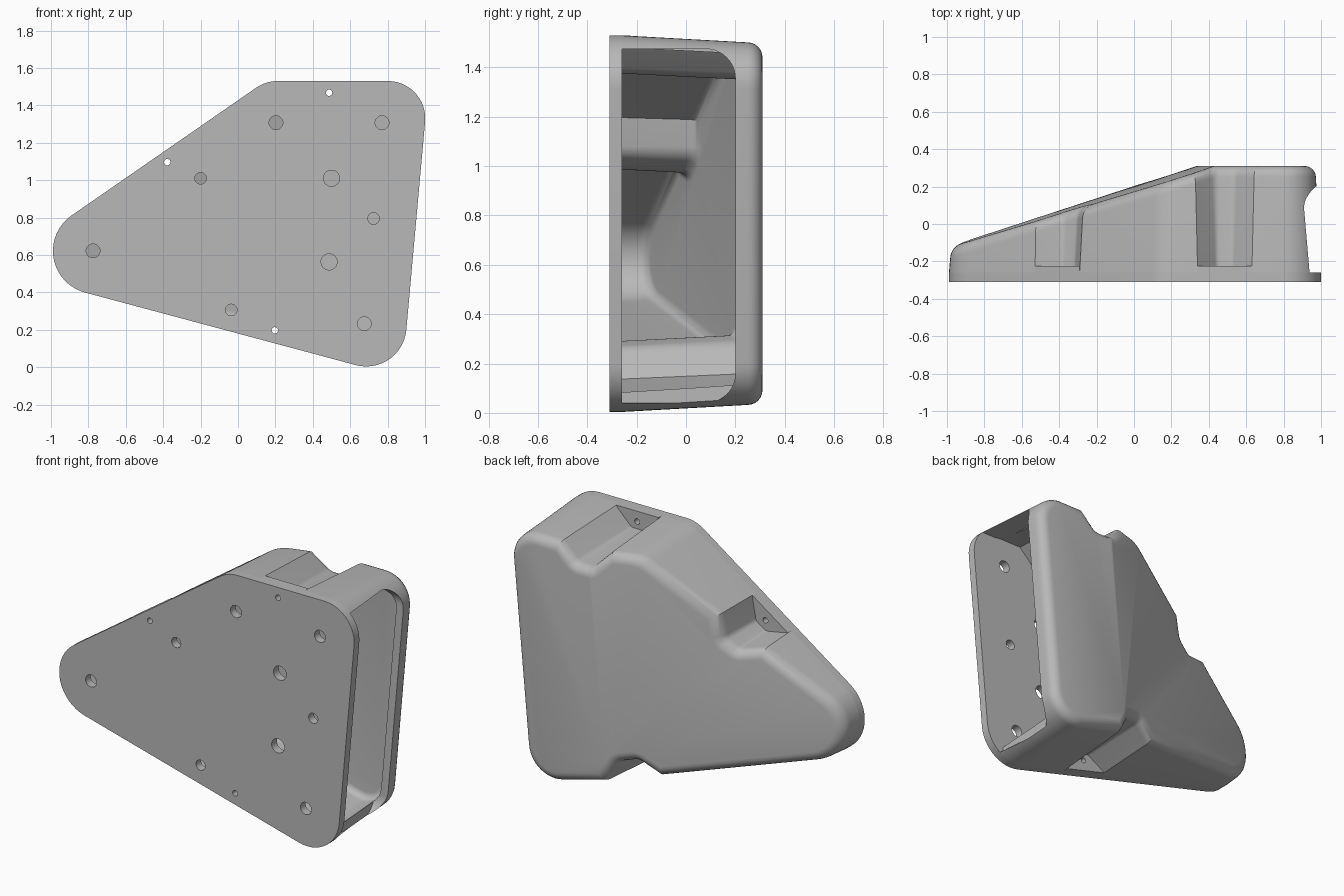
import bpy, bmesh, math
from mathutils import Vector, Matrix

cube = bpy.data.objects.get("Cube")
if cube:
    bpy.data.objects.remove(cube, do_unlink=True)

grey = bpy.data.materials.new("light grey")
grey.use_nodes = True
grey.diffuse_color = (0.48, 0.48, 0.48, 1)
grey.node_tree.nodes["Principled BSDF"].inputs["Base Color"].default_value = (0.48, 0.48, 0.48, 1)

FRONT, PLATE_BACK, FLOOR, BACK = -0.31, -0.26, -0.225, 0.31
SLOPE, LEAN = 0.32, 0.085


def make_object(name, bm):
    bmesh.ops.recalc_face_normals(bm, faces=bm.faces[:])
    mesh = bpy.data.meshes.new(name)
    bm.to_mesh(mesh)
    bm.free()
    mesh.materials.append(grey)
    obj = bpy.data.objects.new(name, mesh)
    bpy.context.collection.objects.link(obj)
    return obj


def rounded(corners):
    """Outline from (point, radius) corners, with an arc at each radius."""
    out = []
    for i, (p, r) in enumerate(corners):
        if r == 0:
            out.append(p)
            continue
        before, after = corners[i - 1][0], corners[(i + 1) % len(corners)][0]
        a, b = (before - p).normalized(), (after - p).normalized()
        half = a.angle(b) / 2
        centre = p + (a + b).normalized() * r / math.sin(half)
        start = p + a * r / math.tan(half) - centre
        turn = math.copysign(math.pi - 2 * half, b.cross(a))
        steps = max(4, round(abs(turn) / 0.13))
        for k in range(steps + 1):
            out.append(centre + Matrix.Rotation(turn * k / steps, 2) @ start)
    return out


def inward(points):
    """Mitred inward direction at each outline point."""
    result = []
    for i, p in enumerate(points):
        d1 = (p - points[i - 1]).normalized()
        d2 = (points[(i + 1) % len(points)] - p).normalized()
        n1, n2 = Vector((-d1.y, d1.x)), Vector((-d2.y, d2.x))
        result.append((n1 + n2) / (1 + n1.dot(n2)))
    return result


def slope_drop(x, z):
    return min(0, SLOPE * (x - 0.33 - LEAN * (z - 0.2)))


def stack(bm, rings):
    """Closed solid through a list of vertex rings."""
    rings = [[bm.verts.new(v) for v in ring] for ring in rings]
    n = len(rings[0])
    for low, high in zip(rings, rings[1:]):
        for i in range(n):
            j = (i + 1) % n
            bm.faces.new((low[i], low[j], high[j], high[i]))
    bm.faces.new(rings[0])
    bm.faces.new(rings[-1])


def prism(bm, points, y0, y1):
    stack(bm, [[(p.x, y, p.y) for p in points] for y in (y0, y1)])


def shell_solid(name, points, inset, base, top, fillet):
    """Drafted solid with a rounded back edge and a sloping back face."""
    dirs = inward(points)
    rings = [[(p + d * inset) for p, d in zip(points, dirs)]]
    heights = [base]
    for k in range(7):
        t = math.pi / 2 * k / 6
        extra = inset + fillet * (1 - math.cos(t))
        ring = []
        for p, d in zip(points, dirs):
            draft = 0.05 * (top + slope_drop(p.x, p.y) - PLATE_BACK)
            ring.append(p + d * (extra + draft))
        rings.append(ring)
        heights.append(top - fillet * (1 - math.sin(t)))
    bm = bmesh.new()
    stack(bm, [[(p.x, y, p.y) for p in ring] for ring, y in zip(rings, heights)])
    # Crease line, then lower the back face on one side of it
    bmesh.ops.bisect_plane(bm, geom=bm.verts[:] + bm.edges[:] + bm.faces[:],
                           plane_co=(0.33, 0, 0.2), plane_no=(1, 0, -LEAN), dist=1e-5)
    for v in bm.verts:
        if v.co.y > top - fillet - 1e-4:
            v.co.y += slope_drop(v.co.x, v.co.z)
    return make_object(name, bm)


def cut(target, cutter):
    cutter.hide_render = True
    mod = target.modifiers.new("cut", 'BOOLEAN')
    mod.operation, mod.solver, mod.object = 'DIFFERENCE', 'EXACT', cutter
    bpy.ops.object.select_all(action='DESELECT')
    target.select_set(True)
    bpy.context.view_layer.objects.active = target
    bpy.ops.object.modifier_apply(modifier=mod.name)


# Outline corners, anticlockwise from the front, with radii
corners = [(Vector((0.877, -0.055)), 0.215), (Vector((1.02, 1.53)), 0.2),
           (Vector((0.149, 1.53)), 0.2), (Vector((-1.299, 0.528)), 0.23)]
notch_at = {1: 0.614, 2: 0.386, 3: 0.679}
full_outline = rounded(corners)

# Notched outline and the notch floors
notched, floor_bm = [], bmesh.new()
for i, corner in enumerate(corners):
    notched.append(corner)
    if i in notch_at:
        a, b = corner[0], corners[(i + 1) % len(corners)][0]
        u = (b - a).normalized()
        n = Vector((-u.y, u.x))
        c = a.lerp(b, notch_at[i])
        notched += [(c - u * 0.145, 0), (c - u * 0.04 + n * 0.105, 0.03),
                    (c + u * 0.04 + n * 0.105, 0.03), (c + u * 0.145, 0)]
        prism(floor_bm, [c - u * 0.145, c + u * 0.145, c + u * 0.045 + n * 0.115,
                         c - u * 0.045 + n * 0.115], PLATE_BACK, FLOOR)
notch_floors = make_object("notch_floors", floor_bm)
notched_outline = rounded(notched)

# Mounting plate
bm = bmesh.new()
prism(bm, full_outline, FRONT, PLATE_BACK)
plate = make_object("mounting_plate", bm)

# Hollow cover
cover = shell_solid("cover", notched_outline, 0, PLATE_BACK, BACK, 0.06)
cavity = shell_solid("cavity_cutter", notched_outline, 0.048, PLATE_BACK - 0.03, BACK - 0.05, 0.04)

# Side opening, rounded towards the back
low, high, depth = 0.04, 1.475, 0.2
section = rounded([(Vector((-0.29, low)), 0), (Vector((depth, low)), 0.12),
                   (Vector((depth, high)), 0.12), (Vector((-0.29, high)), 0)])
bm = bmesh.new()
stack(bm, [[(x, p.x, p.y) for p in section] for x in (0.78, 1.2)])
opening = make_object("opening_cutter", bm)

# Bolt and screw holes
holes = {0.043: [(0.5, 1.01), (0.487, 0.563)],
         0.037: [(0.203, 1.307), (0.77, 1.307), (0.675, 0.232), (-0.775, 0.622)],
         0.031: [(-0.2, 1.01), (0.725, 0.795), (-0.036, 0.306)],
         0.017: [(0.487, 1.467), (-0.378, 1.096), (0.197, 0.197)]}
bm = bmesh.new()
for radius, centres in holes.items():
    for x, z in centres:
        place = Matrix.Translation((x, -0.28, z)) @ Matrix.Rotation(math.pi / 2, 4, 'X')
        bmesh.ops.create_cone(bm, cap_ends=True, segments=28, radius1=radius,
                              radius2=radius, depth=0.16, matrix=place)
drill = make_object("hole_cutter", bm)

cut(cover, cavity)
cut(cover, opening)
cut(plate, drill)
cut(notch_floors, drill)
for helper in (cavity, opening, drill):
    bpy.data.objects.remove(helper, do_unlink=True)

for obj in (plate, cover, notch_floors):
    bpy.ops.object.select_all(action='DESELECT')
    obj.select_set(True)
    bpy.context.view_layer.objects.active = obj
    bpy.ops.object.shade_smooth_by_angle(angle=math.radians(28))
